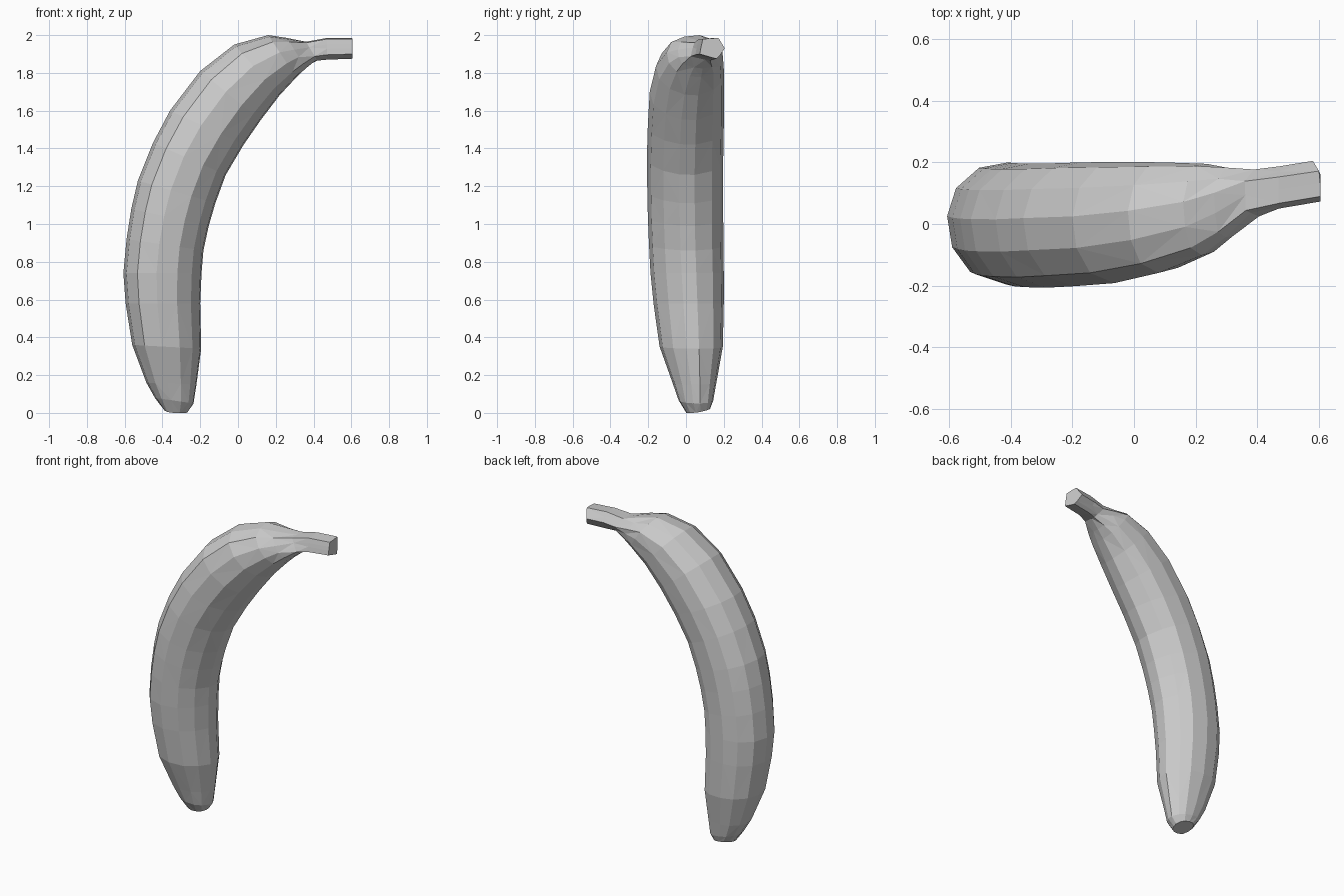
import bpy, bmesh

# Stations along the fruit: outer edge x,z / inner edge x,z / y min,max / stem blend
stations = [
    (-.395, .015, -.265, .00, .00, .13, .15),
    (-.44, .08, -.235, .05, -.04, .145, .05),
    (-.485, .16, -.22, .15, -.07, .16, 0),
    (-.56, .36, -.195, .34, -.14, .195, 0),
    (-.595, .58, -.20, .58, -.172, .2, 0),
    (-.607, .74, -.193, .74, -.188, .2, 0),
    (-.59, .92, -.183, .86, -.196, .198, 0),
    (-.565, 1.08, -.155, .99, -.202, .197, 0),
    (-.53, 1.23, -.12, 1.11, -.205, .197, 0),
    (-.45, 1.43, -.065, 1.26, -.207, .197, 0),
    (-.36, 1.60, .03, 1.42, -.202, .2, 0),
    (-.20, 1.81, .12, 1.55, -.192, .202, 0),
    (-.02, 1.95, .22, 1.68, -.16, .202, .05),
    (.16, 2.00, .31, 1.775, -.105, .2, .15),
    (.26, 1.985, .36, 1.82, -.05, .19, .4),
    (.36, 1.965, .42, 1.865, .025, .177, 1),
    (.47, 1.985, .47, 1.87, .05, .187, 1),
    (.605, 1.985, .605, 1.875, .073, .205, 1),
]
# Cross-sections (outer -1 to inner +1, front -1 to back +1)
body = [(-1, .1), (-.86, .57), (-.5, .91), (-.05, 1), (.45, .93), (.77, .7),
        (1, .25), (.97, -.15), (.75, -.57), (.38, -.9), (-.15, -1), (-.64, -.83), (-.92, -.42)]
stem = [(-1, .5), (-.5, .75), (0, 1), (.35, .8), (.7, .6), (1, .35),
        (.9, 0), (.78, -.35), (.55, -1), (0, -.92), (-.4, -.85), (-.9, -.75), (-.95, -.1)]

# Loft the sections into a faceted skin
bm = bmesh.new()
rings = []
for ox, oz, ix, iz, y0, y1, t in stations:
    ring = []
    for (bu, bv), (su, sv) in zip(body, stem):
        u = (bu + (su - bu) * t + 1) / 2
        v = (bv + (sv - bv) * t + 1) / 2
        ring.append(bm.verts.new((ox + (ix - ox) * u, y0 + (y1 - y0) * v, oz + (iz - oz) * u)))
    rings.append(ring)
# Slant the tip upward to the back, and the stem end inward to the back
for v in rings[0]:
    v.co.z = max(0, v.co.z - .01 + .2 * v.co.y)
for v in rings[-1]:
    v.co.x -= max(0, v.co.y - .165) * .6
n = len(body)
for r, (a, b) in enumerate(zip(rings, rings[1:])):
    for i in range(n):
        j = (i + 1) % n
        if (r + i) % 2:
            bm.faces.new((a[i], a[j], b[j]))
            bm.faces.new((a[i], b[j], b[i]))
        else:
            bm.faces.new((a[i], a[j], b[i]))
            bm.faces.new((a[j], b[j], b[i]))
# Blossom tip and stem end caps
bm.faces.new(rings[0])
bm.faces.new(rings[-1])
bmesh.ops.recalc_face_normals(bm, faces=bm.faces)

mesh = bpy.data.meshes.new("banana")
bm.to_mesh(mesh)
bm.free()
banana = bpy.data.objects.new("banana", mesh)
bpy.context.collection.objects.link(banana)
